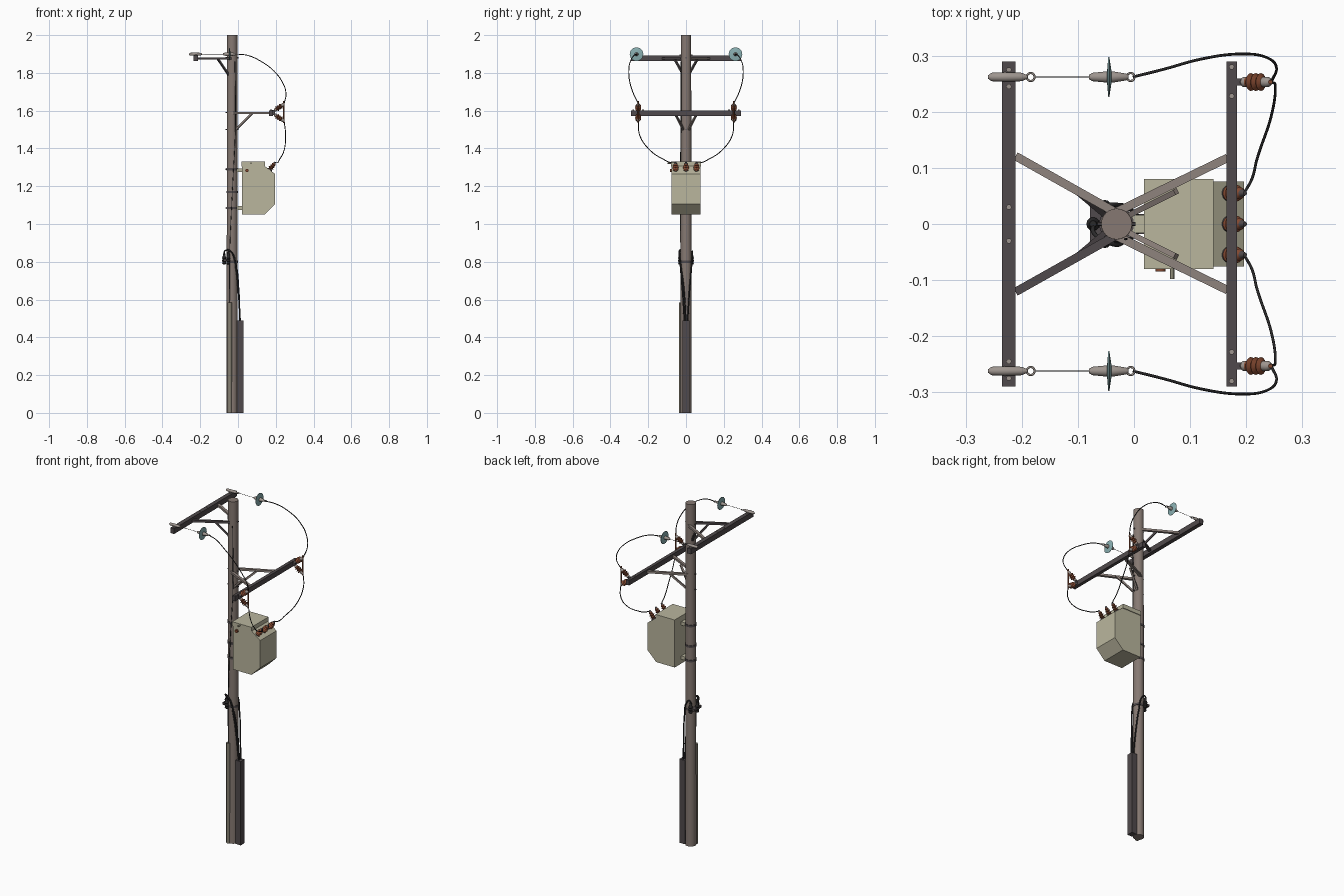
import bpy, bmesh, math
from mathutils import Vector

if "Cube" in bpy.data.objects:
    bpy.data.objects.remove(bpy.data.objects["Cube"])


def mat(name, rgb):
    m = bpy.data.materials.new(name)
    lin = [((c / 255 + 0.055) / 1.055) ** 2.4 for c in rgb]
    m.diffuse_color = (*lin, 1)
    m.use_nodes = True
    m.node_tree.nodes["Principled BSDF"].inputs["Base Color"].default_value = m.diffuse_color
    return m


POLE = mat("weathered pole", (134, 121, 114))
DARK = mat("dark steel", (80, 74, 76))
BRACE = mat("galvanised brace", (143, 131, 125))
BEIGE = mat("beige paint", (186, 182, 158))
RUST = mat("brown porcelain", (130, 72, 48))
TEAL = mat("teal glass", (138, 176, 178))
BLACK = mat("black rubber", (42, 41, 42))
GREY = mat("pale fitting", (158, 149, 143))
COVER = mat("riser cover", (134, 128, 115))


def finish(name, bm, m, smooth=True):
    bmesh.ops.recalc_face_normals(bm, faces=bm.faces[:])
    me = bpy.data.meshes.new(name)
    bm.to_mesh(me)
    bm.free()
    ob = bpy.data.objects.new(name, me)
    bpy.context.collection.objects.link(ob)
    me.materials.append(m)
    if smooth:
        bpy.context.view_layer.objects.active = ob
        bpy.ops.object.select_all(action='DESELECT')
        ob.select_set(True)
        bpy.ops.object.shade_smooth_by_angle(angle=math.radians(35))
    return ob


def box(name, lo, hi, m):
    bm = bmesh.new()
    bmesh.ops.create_cube(bm, size=1)
    for v in bm.verts:
        v.co = [(l + h) / 2 + c * (h - l) for l, h, c in zip(lo, hi, v.co)]
    return finish(name, bm, m, False)


def beam(name, a, b, w, h, m):
    """Rectangular bar from a to b, w wide and h deep."""
    a, b = Vector(a), Vector(b)
    d = (b - a).normalized()
    side = d.cross(Vector((0, 0, 1))).normalized()
    up = side.cross(d)
    bm = bmesh.new()
    rings = [[bm.verts.new(p + side * sx * w / 2 + up * sz * h / 2)
              for sx, sz in ((-1, -1), (1, -1), (1, 1), (-1, 1))] for p in (a, b)]
    for i in range(4):
        j = (i + 1) % 4
        bm.faces.new((rings[0][i], rings[0][j], rings[1][j], rings[1][i]))
    for r in rings:
        bm.faces.new(r)
    return finish(name, bm, m, False)


def lathe(name, origin, axis, prof, m, n=16, bands=None):
    """Spin (radius, distance) points round axis; bands = (material, min, max)."""
    q = Vector(axis).to_track_quat('Z', 'Y')
    bm = bmesh.new()
    rings = [[bm.verts.new(Vector(origin) + q @ Vector((r * math.cos(t), r * math.sin(t), z)))
              for t in (2 * math.pi * i / n for i in range(n))] for r, z in prof]
    for k in range(len(rings) - 1):
        for i in range(n):
            j = (i + 1) % n
            f = bm.faces.new((rings[k][i], rings[k][j], rings[k + 1][j], rings[k + 1][i]))
            mid = (prof[k][1] + prof[k + 1][1]) / 2
            if bands and bands[1] < mid < bands[2]:
                f.material_index = 1
    bm.faces.new(rings[0])
    bm.faces.new(rings[-1])
    ob = finish(name, bm, m)
    if bands:
        ob.data.materials.append(bands[0])
    return ob


def rod(name, a, b, r, m, n=10):
    d = Vector(b) - Vector(a)
    return lathe(name, a, d, [(r, 0), (r, d.length)], m, n)


def cable(name, pts, r, m=BLACK):
    cu = bpy.data.curves.new(name, 'CURVE')
    cu.dimensions, cu.bevel_depth, cu.bevel_resolution = '3D', r, 1
    cu.resolution_u, cu.use_fill_caps = 8, True
    sp = cu.splines.new('BEZIER')
    sp.bezier_points.add(len(pts) - 1)
    for bp, p in zip(sp.bezier_points, pts):
        bp.co = p
        bp.handle_left_type = bp.handle_right_type = 'AUTO'
    ob = bpy.data.objects.new(name, cu)
    bpy.context.collection.objects.link(ob)
    cu.materials.append(m)
    bpy.ops.object.select_all(action='DESELECT')
    ob.select_set(True)
    bpy.context.view_layer.objects.active = ob
    bpy.ops.object.convert(target='MESH')


# Pole, riser covers and bands
PX = -0.031
lathe("pole", (PX, 0, 0), (0, 0, 1), [(0.0295, 0), (0.0275, 2.0)], POLE, 24)
box("dark_riser", (-0.005, -0.018, 0), (0.03, 0.018, 0.49), DARK)
rod("front_riser", (-0.044, -0.025, 0), (-0.044, -0.025, 0.585), 0.012, COVER, 12)
for z in (1.29, 1.085, 0.8, 1.17):
    rod("pole_band", (PX, 0, z - 0.006), (PX, 0, z + 0.006), 0.031, DARK, 24)
for z in (1.88, 1.59, 1.5, 1.29, 1.085):
    rod("pole_bolt", (PX - 0.034, 0, z), (PX + 0.034, 0, z), 0.004, DARK, 6)
cable("ground_wire", [(-0.016, -0.027, 1.86), (-0.014, -0.027, 1.5), (-0.03, -0.031, 1.17),
                      (-0.044, -0.028, 0.85), (-0.044, -0.027, 0.55)], 0.002)

# Crossarms
box("top_crossarm", (-0.235, -0.29, 1.862), (-0.211, 0.29, 1.893), DARK)
box("lower_crossarm", (0.165, -0.29, 1.573), (0.184, 0.29, 1.602), DARK)

for s in (-1, 1):
    # Horizontal braces and diagonal struts
    beam("top_brace", (-0.211, s * 0.121, 1.876), (-0.035, s * 0.022, 1.876), 0.015, 0.012,
         DARK if s < 0 else BRACE)
    beam("lower_brace", (0.167, s * 0.118, 1.588), (-0.03, s * 0.022, 1.588), 0.015, 0.012, BRACE)
    beam("top_strut", (-0.105, s * 0.06, 1.872), (-0.05, s * 0.014, 1.79), 0.01, 0.01, DARK)
    beam("lower_strut", (0.075, s * 0.058, 1.585), (-0.012, s * 0.014, 1.50), 0.01, 0.01, BRACE)
    for y in (0.03, 0.245, 0.275):
        rod("top_arm_bolt", (-0.223, s * y, 1.889), (-0.223, s * y, 1.897), 0.005, GREY, 6)
    for y in (0.228, 0.28):
        rod("lower_arm_bolt", (0.174, s * y, 1.6), (0.174, s * y, 1.606), 0.005, GREY, 6)

    # Strain clamp, line wire and glass disc
    y = s * 0.262
    lathe("line_clamp", (-0.26, y, 1.899), (1, 0, 0),
          [(0.003, 0), (0.0075, 0.006), (0.0085, 0.03), (0.0075, 0.06), (0.003, 0.07)], GREY)
    rod("clamp_seat", (-0.223, y, 1.888), (-0.223, y, 1.897), 0.008, DARK)
    for x in (-0.184, -0.006):
        bm = bmesh.new()
        loop = [(x + 0.007 * math.cos(t), y + 0.007 * math.sin(t), 1.899)
                for t in (i * math.pi / 4 for i in range(9))]
        bm.free()
        cable("shackle_ring", loop, 0.002, GREY)
    rod("line_wire", (-0.178, y, 1.899), (-0.078, y, 1.899), 0.001, BLACK, 6)
    lathe("disc_fitting", (-0.08, y, 1.899), (1, 0, 0),
          [(0.004, 0), (0.0075, 0.006), (0.01, 0.032), (0.01, 0.042), (0.006, 0.066), (0.003, 0.07)],
          GREY)
    lathe("glass_disc", (-0.046, y, 1.899), (1, 0, 0),
          [(0.01, -0.002), (0.035, 0), (0.036, 0.002), (0.01, 0.006)], TEAL, 24)

    # Fuse cutout: two ribbed insulators and a tube
    yf = s * 0.253
    sheds = [(0.005, 0), (0.005, 0.008), (0.009, 0.01), (0.009, 0.017), (0.008, 0.02),
             (0.016, 0.026), (0.009, 0.031), (0.016, 0.037), (0.009, 0.042), (0.016, 0.048),
             (0.009, 0.053), (0.009, 0.064), (0.005, 0.07)]
    for up in (1, -1):
        lathe("fuse_insulator", (0.187, yf, 1.59 + up * 0.006), (0.78, 0, up * 0.55),
              sheds, GREY, 14, (RUST, 0.018, 0.054))
    rod("fuse_tube", (0.243, yf, 1.535), (0.243, yf, 1.65), 0.004, RUST)
    box("fuse_bracket", (0.178, yf - 0.006, 1.577), (0.195, yf + 0.006, 1.603), DARK)

    # Cables from line to fuse to transformer
    cable("upper_cable", [(-0.002, y, 1.899), (0.05, s * 0.275, 1.893), (0.12, s * 0.294, 1.862),
                          (0.19, s * 0.303, 1.81), (0.238, s * 0.296, 1.745),
                          (0.254, s * 0.278, 1.69), (0.245, s * 0.254, 1.64)], 0.0025)
    cable("lower_cable", [(0.245, yf, 1.542), (0.252, s * 0.245, 1.47), (0.244, s * 0.19, 1.39),
                          (0.219, s * 0.115, 1.34), (0.21, s * 0.08, 1.325),
                          (0.196, s * 0.055, 1.325)], 0.0025)

# Transformer tank: profile in x, z extruded along y
prof = [(0.02, 1.05), (0.14, 1.05), (0.196, 1.105), (0.196, 1.265), (0.14, 1.308), (0.02, 1.308)]
bm = bmesh.new()
ends = [[bm.verts.new((x, y, z)) for x, z in prof] for y in (-0.076, 0.076)]
for e in ends:
    bm.faces.new(e)
for i in range(len(prof)):
    j = (i + 1) % len(prof)
    bm.faces.new((ends[0][i], ends[0][j], ends[1][j], ends[1][i]))
finish("transformer_tank", bm, BEIGE, False)
box("transformer_lid", (0.018, -0.08, 1.305), (0.142, 0.08, 1.33), BEIGE)

# Bushings on the sloped face
for y in (-0.055, 0, 0.055):
    lathe("bushing", (0.166, y, 1.284), (0.58, 0, 0.81),
          [(0.014, 0), (0.014, 0.007), (0.008, 0.01), (0.016, 0.016), (0.008, 0.022),
           (0.015, 0.028), (0.008, 0.034), (0.011, 0.039), (0.007, 0.045), (0.004, 0.055)],
          DARK, 14, (RUST, 0.008, 0.046))

# Hangers, valve and plug
for z in (1.285, 1.085):
    box("hanger", (-0.008, -0.016, z - 0.01), (0.022, 0.016, z + 0.01), BEIGE)
rod("side_plug", (0.047, -0.074, 1.283), (0.047, -0.085, 1.283), 0.009, RUST, 12)
rod("valve", (0.068, -0.078, 1.322), (0.068, -0.098, 1.322), 0.004, BEIGE, 8)

# Cable terminations on the pole and cables into the dark riser
term = [(0.006, 0), (0.011, 0.006), (0.008, 0.014), (0.012, 0.02), (0.008, 0.028),
        (0.012, 0.034), (0.008, 0.042), (0.006, 0.06)]
for x, y in ((-0.073, 0), (-0.052, -0.031), (-0.052, 0.031)):
    lathe("termination", (x, y, 0.785), (0, 0, 1), term, BLACK, 12)
box("termination_bracket", (-0.078, -0.034, 0.802), (-0.045, 0.034, 0.814), DARK)
for s in (-1, 1):
    cable("riser_cable", [(-0.055, s * 0.031, 0.83), (-0.047, s * 0.034, 0.856),
                          (-0.03, s * 0.034, 0.845), (-0.01, s * 0.028, 0.76),
                          (0.002, s * 0.018, 0.64), (0.012, s * 0.008, 0.48)], 0.004)
cable("middle_riser_cable", [(-0.073, 0, 0.835), (-0.07, -0.018, 0.857), (-0.045, -0.034, 0.86),
                             (-0.015, -0.03, 0.8), (0.003, -0.012, 0.66), (0.01, 0, 0.48)], 0.004)
